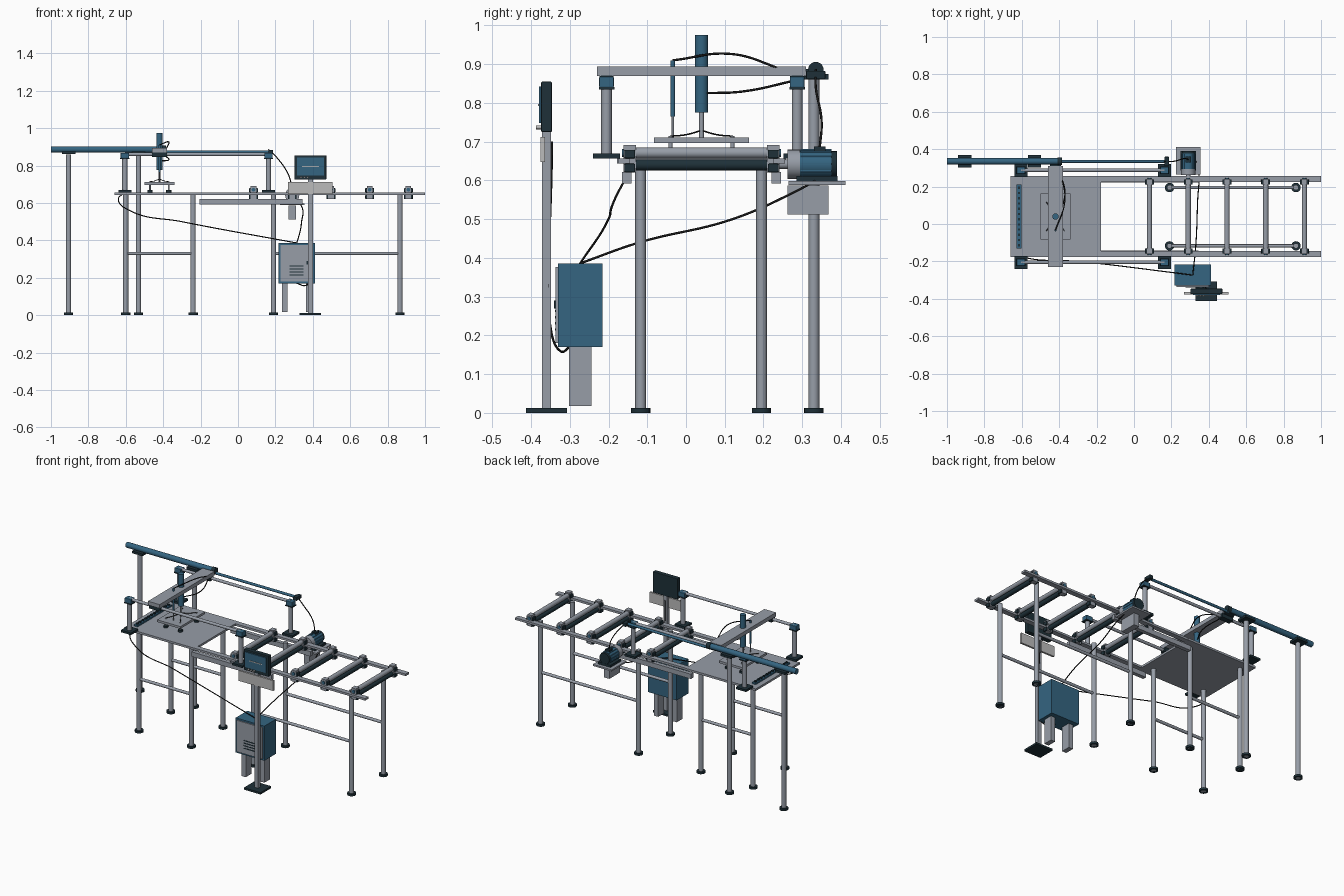
import bpy, math
from mathutils import Vector

default_cube = bpy.data.objects.get("Cube")
if default_cube:
    bpy.data.objects.remove(default_cube)


def material(name, red, green, blue):
    mat = bpy.data.materials.new(name)
    mat.use_nodes = True
    colour = (red, green, blue, 1)
    mat.diffuse_color = colour
    mat.node_tree.nodes["Principled BSDF"].inputs["Base Color"].default_value = colour
    return mat


STEEL = material("steel grey", 0.31, 0.34, 0.39)
BLUE = material("machine blue", 0.035, 0.13, 0.22)
DARK = material("dark slate", 0.013, 0.03, 0.04)
PALE = material("pale grey", 0.5, 0.5, 0.5)
BLACK = material("cable black", 0.01, 0.01, 0.01)


def block(name, mat, centre, size, bevel=0):
    bpy.ops.mesh.primitive_cube_add(size=1, location=centre)
    part = bpy.context.object
    part.name = name
    part.scale = size
    bpy.ops.object.transform_apply(location=False, rotation=False, scale=True)
    part.data.materials.append(mat)
    if bevel:
        modifier = part.modifiers.new("rounded edges", "BEVEL")
        modifier.width = bevel
        modifier.segments = 2
    return part


def rod(name, mat, start, axis, length, radius):
    """Round bar running from start along the named axis; length may be negative."""
    start = Vector(start)
    direction = Vector([float(letter == axis) for letter in "xyz"])
    bpy.ops.mesh.primitive_cylinder_add(vertices=20, radius=radius, depth=abs(length),
                                        location=start + direction * length / 2)
    part = bpy.context.object
    part.name = name
    part.rotation_euler = direction.to_track_quat("Z", "Y").to_euler()
    part.data.materials.append(mat)
    bpy.ops.object.shade_smooth_by_angle(angle=math.radians(40))
    return part


def cable(name, *points, radius=0.003):
    curve = bpy.data.curves.new(name, "CURVE")
    curve.dimensions = "3D"
    curve.bevel_depth = radius
    curve.bevel_resolution = 2
    spline = curve.splines.new("BEZIER")
    spline.bezier_points.add(len(points) - 1)
    for knot, point in zip(spline.bezier_points, points):
        knot.co = point
        knot.handle_left_type = knot.handle_right_type = "AUTO"
    curve.materials.append(BLACK)
    bpy.context.collection.objects.link(bpy.data.objects.new(name, curve))


# Shared measures
EDGE = 0.003
POST = 0.014
DECK = 0.65
THIN = 0.013
MIDDLE = 0.04


def leg(name, x, y, top):
    rod(name, STEEL, (x, y, 0), "z", top, POST)
    rod(name + "_foot", DARK, (x, y, 0), "z", THIN, 0.025)


# Table and conveyor frames: legs with a low brace on each side
for frame, left, right in (("table", -0.6, -0.24), ("conveyor", 0.19, 0.866)):
    for y in (-0.117, 0.195):
        for x in (left, right):
            leg(frame + "_leg", x, y, DECK)
        rod(frame + "_brace", STEEL, (left, y, 0.33), "x", right - left, 0.009)
block("table_top", STEEL, (-0.418, MIDDLE, DECK), (0.485, 0.435, THIN))

# Conveyor side rails, lower link beams and rollers in paired bearings
for side in (-1, 1):
    block("conveyor_rail", STEEL, (0.41, MIDDLE + side * 0.2, DECK), (1.18, 0.032, THIN))
    block("link_beam", STEEL, (0.07, MIDDLE + side * 0.193, 0.607), (0.55, 0.024, 0.03))
for number in range(5):
    x = 0.083 + number * 0.207
    for name, mat, z in (("upper", STEEL, DECK + 0.021), ("lower", DARK, DECK - 0.01)):
        rod(name + "_roller", mat, (x, -0.14, z), "y", 0.36, POST)
    for side in (-1, 1):
        y = MIDDLE + side * 0.185
        for z in (DECK + 0.018, DECK - 0.018):
            block("bearing_block", DARK, (x, y, z), (0.048, 0.028, 0.022), EDGE)
        block("bearing_bridge", STEEL, (x, y, DECK + 0.006), (0.03, 0.032, 0.07))
        rod("bearing_cap", BLUE, (x, y, DECK + 0.021), "y", side * 0.02, 0.01)

# Raised gantry: four posts, two rails and a beam across them
GANTRY_LEFT, GANTRY_RIGHT, RAIL_Z = -0.605, 0.163, 0.86
HEAD = -0.42
for y in (-0.205, 0.287):
    for x in (GANTRY_LEFT, GANTRY_RIGHT):
        block("gantry_foot", DARK, (x, y, DECK + THIN), (0.07, 0.07, THIN))
        rod("gantry_post", STEEL, (x, y, DECK + THIN), "z", 0.18, POST)
        block("gantry_block", BLUE, (x, y, RAIL_Z - 0.006), (0.045, 0.038, 0.028), EDGE)
        block("gantry_block_plate", DARK, (x, y, RAIL_Z - 0.022), (0.05, 0.04, 0.006))
    rod("gantry_rail", STEEL, (GANTRY_LEFT, y, RAIL_Z), "x", GANTRY_RIGHT - GANTRY_LEFT, 0.009)
    block("rail_carriage", DARK, (HEAD, y, RAIL_Z), (0.08, 0.036, 0.028), EDGE)
block("cross_beam", STEEL, (HEAD, MIDDLE, RAIL_Z + 0.022), (0.08, 0.54, 0.024))

# Long drive cylinder behind the gantry on two tall columns
DRIVE_Y, DRIVE_Z = 0.335, 0.886
rod("drive_cylinder", BLUE, (-1, DRIVE_Y, DRIVE_Z), "x", 0.61, 0.017)
rod("drive_cylinder_cap", DARK, (-0.41, DRIVE_Y, DRIVE_Z), "x", 0.025, 0.02)
rod("drive_piston_rod", BLUE, (-0.4, DRIVE_Y, DRIVE_Z - POST), "x", 0.58, 0.008)
block("piston_end", DARK, (0.175, DRIVE_Y, DRIVE_Z - POST), (0.025, 0.05, 0.022), EDGE)
block("drive_link", DARK, (HEAD, 0.32, DRIVE_Z - 0.008), (0.06, 0.04, 0.02))
for x in (-0.906, -0.532):
    leg("drive_column", x, DRIVE_Y - 0.005, RAIL_Z)
    block("drive_saddle", DARK, (x, DRIVE_Y, DRIVE_Z - 0.018), (0.072, 0.066, POST))

# Lifting head with vacuum plate, cups and hoses
PLATE_Z, GUIDE_Y = 0.704, -0.034
rod("lift_cylinder", BLUE, (HEAD, MIDDLE, 0.775), "z", 0.2, 0.017)
rod("lift_rod", STEEL, (HEAD, MIDDLE, PLATE_Z), "z", 0.08, 0.006)
rod("guide_cylinder", BLUE, (HEAD, GUIDE_Y, 0.765), "z", 0.145, 0.006)
rod("guide_rod", STEEL, (HEAD, GUIDE_Y, PLATE_Z), "z", 0.07, EDGE)
block("vacuum_plate", STEEL, (HEAD, MIDDLE, PLATE_Z), (0.16, 0.245, POST))
for x in (HEAD - 0.05, HEAD + 0.05):
    for y in (MIDDLE - 0.08, MIDDLE + 0.08):
        rod("suction_stem", STEEL, (x, y, DECK), "z", 0.065, 0.005)
        rod("suction_cup", DARK, (x, y, DECK + 0.007), "z", 0.011, POST)
        cable("suction_hose", (HEAD, MIDDLE, PLATE_Z + 0.025),
              ((HEAD + x) / 2, (MIDDLE + y) / 2, PLATE_Z + POST), (x, y, PLATE_Z + 0.01), radius=0.002)

# Toothed stop bar at the end of the table
STOP = GANTRY_LEFT - 0.01
block("stop_bar", BLUE, (STOP, MIDDLE, DECK + 0.01), (0.026, 0.34, 0.01))
for number in range(12):
    y = MIDDLE + (number - 5.5) * 0.028
    block("stop_tooth", DARK, (STOP, y, DECK + 0.018), (0.012, 0.012, 0.01))

# Drive motor on its shelf
MOTOR, SHAFT_Z = 0.29, 0.642
block("motor_shelf", STEEL, (MOTOR, 0.338, 0.593), (0.13, 0.147, 0.01))
block("shelf_bracket", STEEL, (MOTOR, 0.315, 0.55), (0.038, 0.106, 0.075))
block("motor_base", DARK, (MOTOR, 0.338, 0.604), (0.085, 0.105, 0.016))
rod("motor_shaft", STEEL, (MOTOR, 0.22, SHAFT_Z), "y", 0.05, 0.012)
rod("gear_head", STEEL, (MOTOR, 0.262, SHAFT_Z), "y", 0.032, 0.038)
rod("motor_body", BLUE, (MOTOR, 0.292, SHAFT_Z), "y", 0.084, 0.036)
rod("motor_fan_cover", DARK, (MOTOR, 0.374, SHAFT_Z), "y", 0.016, 0.034)
block("motor_terminal", DARK, (MOTOR, 0.345, SHAFT_Z + 0.038), (0.03, 0.03, POST))
for number in range(12):
    angle = number * math.tau / 12
    x, z = 0.036 * math.cos(angle), 0.036 * math.sin(angle)
    block("motor_fin", BLUE, (MOTOR + x, DRIVE_Y, SHAFT_Z + z), (0.005, 0.08, 0.005))

# Control cabinet with door, vents and two stand plates
CABINET, CABINET_Y, DOOR_Y = 0.314, -0.273, -0.333
block("cabinet", BLUE, (CABINET, CABINET_Y, 0.278), (0.197, 0.114, 0.216))
block("cabinet_door", STEEL, (CABINET, DOOR_Y, 0.278), (0.176, 0.008, 0.196))
for number in range(4):
    block("cabinet_vent", DARK, (CABINET, DOOR_Y - 0.004, 0.215 + number * 0.016), (0.075, EDGE, 0.006))
block("door_latch", DARK, (CABINET + 0.055, DOOR_Y - 0.005, 0.28), (0.008, 0.006, 0.02))
for side in (-1, 1):
    block("cabinet_stand", STEEL, (CABINET + side * 0.064, CABINET_Y, 0.095), (0.03, 0.057, 0.155))

# Operator stand with monitor and tray
STAND, STAND_Y = 0.387, -0.36
block("stand_base", DARK, (STAND, STAND_Y, 0.006), (0.115, 0.105, 0.012))
block("stand_column", STEEL, (STAND, STAND_Y, 0.37), (0.026, 0.024, 0.72))
block("monitor", DARK, (STAND, STAND_Y, 0.79), (0.17, 0.028, 0.13), EDGE)
block("monitor_screen", BLUE, (STAND, STAND_Y - 0.017, 0.795), (0.144, 0.006, 0.094))
block("screen_line", PALE, (STAND, STAND_Y - 0.021, 0.795), (0.09, EDGE, 0.005))
for number in range(3):
    x = STAND - 0.05 + number * 0.018
    rod("monitor_knob", PALE, (x, STAND_Y - POST, 0.737), "y", -THIN, 0.005)
block("tray_panel", PALE, (STAND, STAND_Y - 0.01, 0.68), (0.238, 0.012, 0.064))

# Cables between the machine, cabinet and monitor
inlet = (CABINET, CABINET_Y, 0.386)
cable("table_cable", (STOP, -0.14, DECK), (-0.64, -0.15, 0.62), (-0.58, -0.18, 0.56), (-0.3, -0.2, 0.5), inlet)
cable("motor_cable", (MOTOR + 0.04, DRIVE_Y, 0.6), (0.345, 0.28, 0.57), (0.34, 0.12, 0.5),
      (0.33, -0.12, 0.44), inlet)
cable("drive_cable", (GANTRY_RIGHT, DRIVE_Y, DRIVE_Z), (0.21, DRIVE_Y, 0.84), (0.27, 0.35, 0.75),
      (MOTOR, 0.345, SHAFT_Z + MIDDLE))
cable("guide_hose", (HEAD, GUIDE_Y, 0.91), (-0.37, 0.12, 0.926), (-0.385, 0.25, DRIVE_Z))
cable("lift_hose", (HEAD, MIDDLE, 0.825), (-0.37, 0.15, 0.83), (-0.4, 0.29, RAIL_Z))
cable_y = STAND_Y + POST
cable("monitor_cable", (STAND, cable_y, 0.7), (STAND, cable_y, 0.2), (0.365, -0.325, 0.16), (CABINET, -0.3, 0.17))
